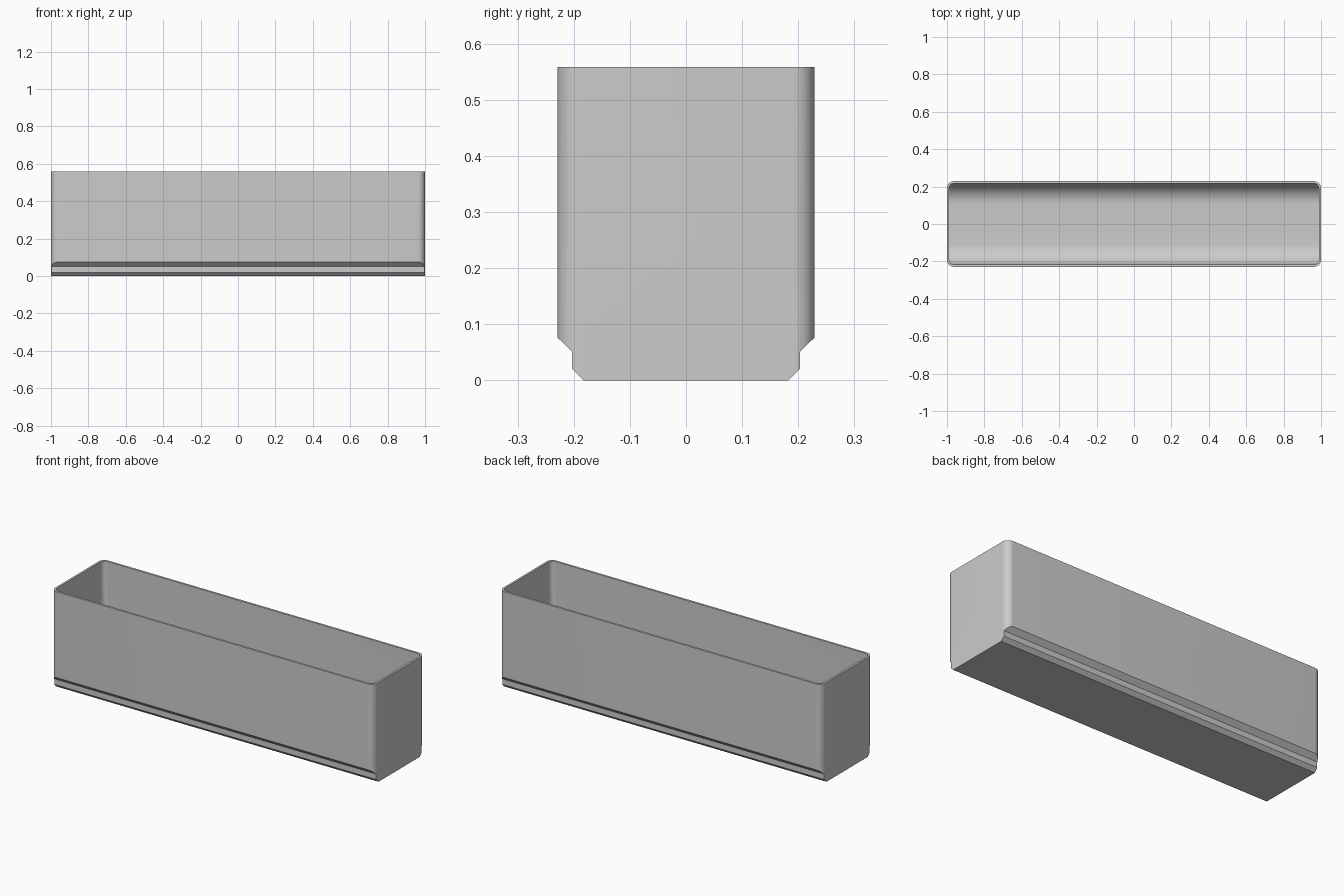
import bpy, bmesh
from math import sin, cos, pi, radians

cube = bpy.data.objects.get("Cube")
if cube:
    bpy.data.objects.remove(cube, do_unlink=True)

HALF_LEN, HALF_WID, HEIGHT = 1.0, 0.229, 0.558
WALL, FLOOR = 0.012, 0.02
CORNER, TROUGH = 0.038, 0.11

grey = bpy.data.materials.new("plain grey")
grey.use_nodes = True
colour = (0.6, 0.6, 0.6, 1)
grey.diffuse_color = colour
grey.node_tree.nodes["Principled BSDF"].inputs["Base Color"].default_value = colour


def arc(cx, cy, r, start, steps):
    """Quarter circle, counter-clockwise from the start angle."""
    return [(cx + r * cos(start + pi / 2 * i / steps),
             cy + r * sin(start + pi / 2 * i / steps)) for i in range(steps + 1)]


def prism(name, outline, place, low, high):
    """Closed solid made by sweeping an outline between two levels."""
    bm = bmesh.new()
    rings = [[bm.verts.new(place(a, b, c)) for a, b in outline] for c in (low, high)]
    for ring in rings:
        bm.faces.new(ring)
    n = len(outline)
    for i in range(n):
        j = (i + 1) % n
        bm.faces.new((rings[0][i], rings[0][j], rings[1][j], rings[1][i]))
    bmesh.ops.recalc_face_normals(bm, faces=bm.faces)
    mesh = bpy.data.meshes.new(name)
    bm.to_mesh(mesh)
    bm.free()
    mesh.materials.append(grey)
    obj = bpy.data.objects.new(name, mesh)
    bpy.context.collection.objects.link(obj)
    return obj


def plan_prism(name, hx, hy, r, low, high):
    """Upright block with rounded vertical corners."""
    pts = []
    for k, (sx, sy) in enumerate(((1, 1), (-1, 1), (-1, -1), (1, -1))):
        pts += arc(sx * (hx - r), sy * (hy - r), r, k * pi / 2, 10)
    return prism(name, pts, lambda a, b, c: (a, b, c), low, high)


def section_prism(name, half, reach):
    """Lengthwise bar from the right half of a cross-section."""
    pts = half + [(-y, z) for y, z in reversed(half)]
    return prism(name, pts, lambda a, b, c: (c, a, b), -reach, reach)


def combine(target, tool, operation):
    """Apply a boolean and remove the tool."""
    mod = target.modifiers.new(operation.lower(), 'BOOLEAN')
    mod.operation, mod.object, mod.solver = operation, tool, 'EXACT'
    bpy.ops.object.select_all(action='DESELECT')
    bpy.context.view_layer.objects.active = target
    target.select_set(True)
    bpy.ops.object.modifier_apply(modifier=mod.name)
    bpy.data.objects.remove(tool, do_unlink=True)


# Outer body with a stepped, chamfered foot along both long sides
bin_body = plan_prism("storage_bin", HALF_LEN, HALF_WID, CORNER, 0, HEIGHT)
foot = [(0.182, -0.0005), (0.203, 0.02), (0.203, 0.051), (HALF_WID + 0.001, 0.077),
        (HALF_WID + 0.1, 0.077), (HALF_WID + 0.1, HEIGHT + 0.1)]
combine(bin_body, section_prism("foot_section", foot, HALF_LEN + 0.1), 'INTERSECT')

# Open cavity with rounded corners and a trough-shaped floor
inner = HALF_WID - WALL
cavity = plan_prism("cavity", HALF_LEN - WALL, inner, CORNER - WALL, 0, HEIGHT + 0.05)
trough = arc(inner + 0.0005 - TROUGH, FLOOR + TROUGH, TROUGH, -pi / 2, 16)
trough += [(inner + 0.1, FLOOR + TROUGH), (inner + 0.1, HEIGHT + 0.1)]
combine(cavity, section_prism("trough_section", trough, HALF_LEN + 0.1), 'INTERSECT')
combine(bin_body, cavity, 'DIFFERENCE')

# Smooth curves, crisp edges
bpy.ops.object.shade_smooth_by_angle(angle=radians(30))
